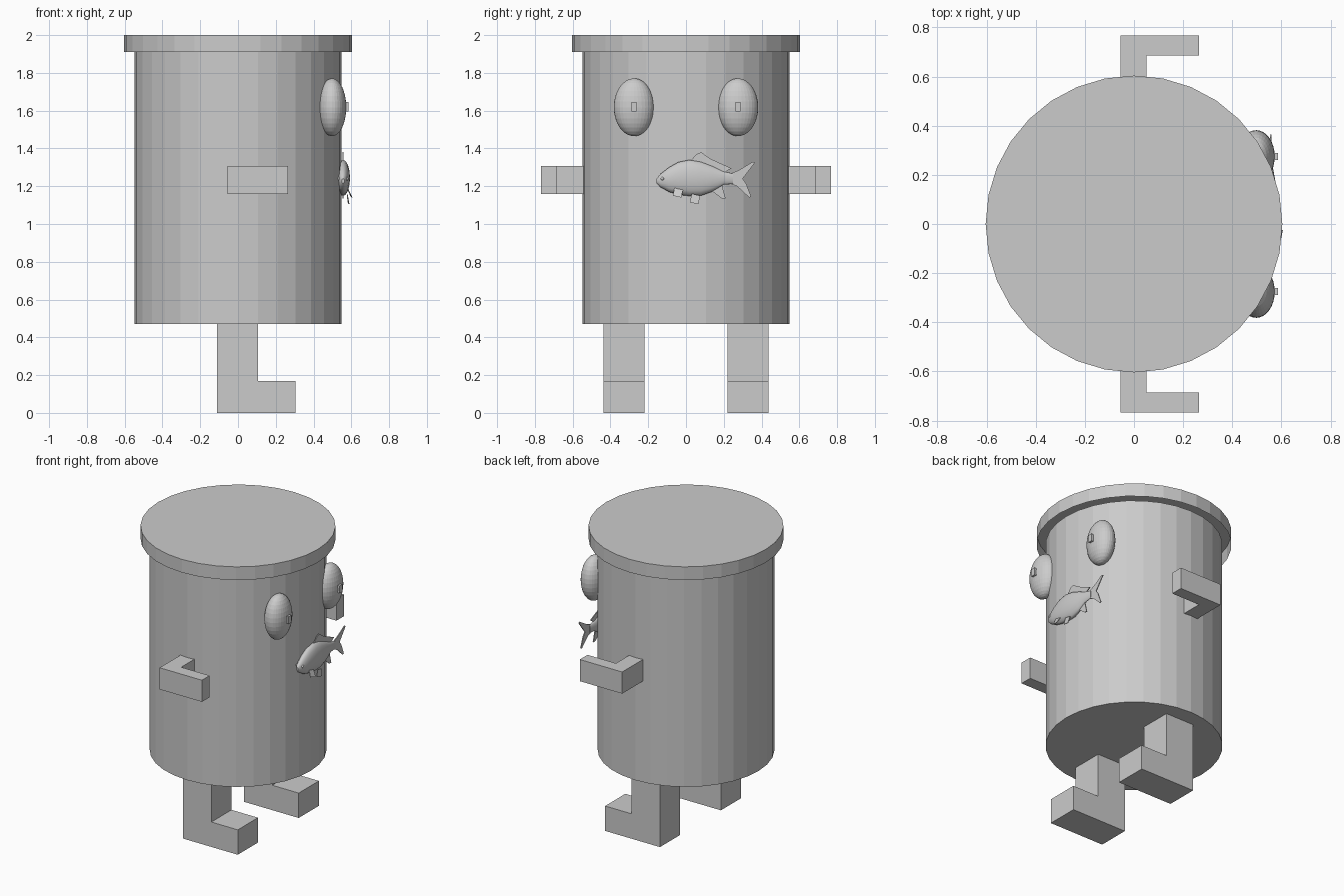
import bpy, bmesh, math
from mathutils import Matrix, Vector

if "Cube" in bpy.data.objects:
    bpy.data.objects.remove(bpy.data.objects["Cube"])

grey = bpy.data.materials.new("plain grey")
grey.diffuse_color = (0.6, 0.6, 0.6, 1)
grey.use_nodes = True
grey.node_tree.nodes["Principled BSDF"].inputs["Base Color"].default_value = grey.diffuse_color


def finish(name, bm):
    bmesh.ops.recalc_face_normals(bm, faces=bm.faces)
    me = bpy.data.meshes.new(name)
    bm.to_mesh(me)
    bm.free()
    me.materials.append(grey)
    ob = bpy.data.objects.new(name, me)
    bpy.context.collection.objects.link(ob)
    return ob


def cylinder(name, r, z0, z1, open_bottom=False):
    bm = bmesh.new()
    bmesh.ops.create_cone(bm, cap_ends=True, segments=32, radius1=r, radius2=r, depth=z1 - z0,
                          matrix=Matrix.Translation((0, 0, (z0 + z1) / 2)))
    if open_bottom:
        low = [f for f in bm.faces if all(v.co.z < z0 + 0.001 for v in f.verts)]
        bmesh.ops.delete(bm, geom=low, context='FACES_ONLY')
    return finish(name, bm)


def prism(name, pts, step):
    """Extrude a closed 3D outline along step."""
    bm = bmesh.new()
    f = bm.faces.new([bm.verts.new(p) for p in pts])
    r = bmesh.ops.extrude_face_region(bm, geom=[f], use_keep_orig=True)
    bmesh.ops.translate(bm, vec=Vector(step),
                        verts=[v for v in r['geom'] if isinstance(v, bmesh.types.BMVert)])
    return finish(name, bm)


# Barrel body and its overhanging lid, hollow underneath
cylinder("body", 0.548, 0.47, 1.91)
cylinder("lid", 0.604, 1.91, 2.0, open_bottom=True)

for s, side in ((-1, "right"), (1, "left")):
    # Leg with foot, L profile in xz
    leg = [(-0.11, 0), (0.305, 0), (0.305, 0.17), (0.105, 0.17), (0.105, 0.47), (-0.11, 0.47)]
    prism(side + "_leg", [(x, s * 0.22, z) for x, z in leg], (0, s * 0.218, 0))

    # Bent arm, L profile in xy
    arm = [(-0.055, 0.53), (0.05, 0.53), (0.05, 0.685), (0.265, 0.685), (0.265, 0.768), (-0.055, 0.768)]
    prism(side + "_arm", [(x, s * y, 1.16) for x, y in arm], (0, 0, 0.148))

    # Oval eye
    bm = bmesh.new()
    bmesh.ops.create_uvsphere(bm, u_segments=32, v_segments=16, radius=1)
    bmesh.ops.scale(bm, vec=(0.075, 0.107, 0.153), verts=bm.verts)
    bmesh.ops.translate(bm, vec=(0.498, s * 0.275, 1.618), verts=bm.verts)
    finish(side + "_eye", bm)

    # Small square pupil
    bm = bmesh.new()
    bmesh.ops.create_cube(bm, size=1, matrix=Matrix.Translation((0.573, s * 0.275, 1.62))
                          @ Matrix.Diagonal((0.026, 0.028, 0.05, 1)))
    finish(side + "_pupil", bm)

# Fish body: elliptical rings along y as (y, bottom z, top z, half thickness)
FX = 0.556
rings = [(-0.155, 1.215, 1.24, 0.007), (-0.135, 1.195, 1.265, 0.02), (-0.09, 1.17, 1.3, 0.03),
         (-0.04, 1.155, 1.328, 0.036), (0.02, 1.148, 1.34, 0.037), (0.08, 1.15, 1.33, 0.034),
         (0.14, 1.172, 1.307, 0.026), (0.2, 1.208, 1.278, 0.015), (0.25, 1.212, 1.268, 0.006)]
N = 16
bm = bmesh.new()
loops = []
for y, lo, hi, t in rings:
    loops.append([bm.verts.new((FX + t * math.cos(a), y, (lo + hi) / 2 + (hi - lo) / 2 * math.sin(a)))
                  for a in (2 * math.pi * i / N for i in range(N))])
for a, b in zip(loops, loops[1:]):
    for i in range(N):
        j = (i + 1) % N
        bm.faces.new((a[i], a[j], b[j], b[i]))
bm.faces.new(loops[0])
bm.faces.new(loops[-1])
for f in bm.faces:
    f.smooth = len(f.verts) == 4
finish("fish_body", bm)

# Thin upright fins in the yz plane
fins = {
    "fish_tail": [(0.23, 1.215), (0.27, 1.2), (0.335, 1.14), (0.345, 1.145), (0.318, 1.215),
                  (0.3, 1.24), (0.365, 1.325), (0.355, 1.33), (0.28, 1.285), (0.23, 1.265)],
    "fish_back_fin": [(0.02, 1.33), (0.055, 1.37), (0.08, 1.38), (0.13, 1.345), (0.24, 1.295),
                      (0.2, 1.27)],
    "fish_rear_fin": [(0.13, 1.18), (0.19, 1.135), (0.21, 1.135), (0.2, 1.17), (0.19, 1.21)],
}
for name, pts in fins.items():
    prism(name, [(FX - 0.003, y, z) for y, z in pts], (0.006, 0, 0))

# Paired fins leaning outwards
for s, side in ((-1, "inner"), (1, "outer")):
    for name, y0, z0, out in (("breast", -0.06, 1.195, 0.046), ("belly", 0.03, 1.16, 0.03)):
        prism(f"fish_{side}_{name}_fin",
              [(FX + s * 0.02, y0, z0), (FX + s * out * 0.8, y0 - 0.01, z0 - 0.045),
               (FX + s * out, y0 + 0.035, z0 - 0.055), (FX + s * 0.02, y0 + 0.045, z0 - 0.01)],
              (s * 0.004, 0, 0))

# Fish eyes
bm = bmesh.new()
for s in (-1, 1):
    bmesh.ops.create_uvsphere(bm, u_segments=12, v_segments=8, radius=0.009,
                              matrix=Matrix.Translation((FX + s * 0.02, -0.125, 1.24)))
finish("fish_eyes", bm)
